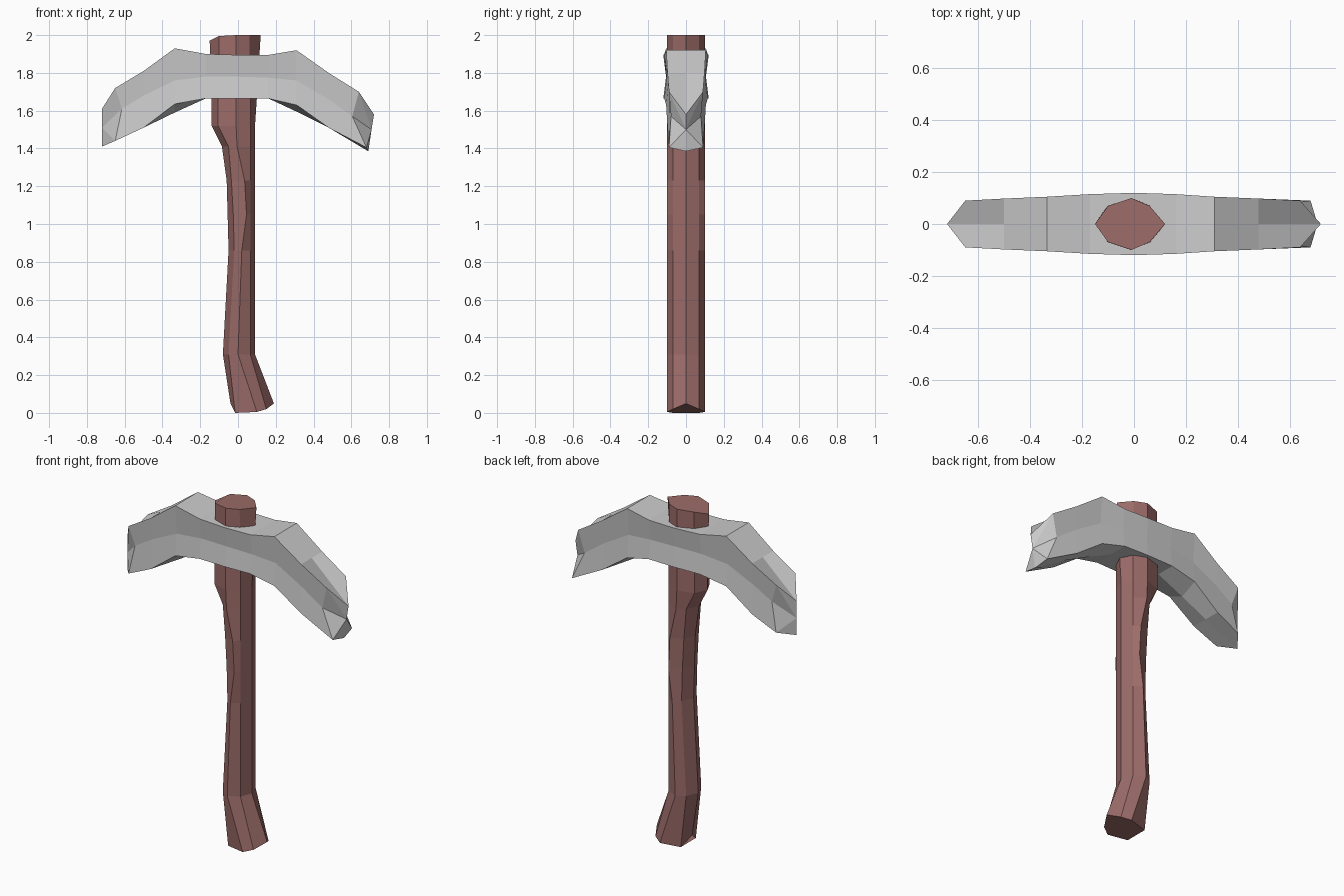
import bpy
import bmesh

if "Cube" in bpy.data.objects:
    bpy.data.objects.remove(bpy.data.objects["Cube"])


def loft(name, rings, tips=None):
    """Skin a list of equal-length closed rings; cap flat or fan to tip points."""
    bm = bmesh.new()
    rows = [[bm.verts.new(p) for p in ring] for ring in rings]
    n = len(rows[0])
    for a, b in zip(rows, rows[1:]):
        for i in range(n):
            j = (i + 1) % n
            bm.faces.new((a[i], a[j], b[j], b[i]))
    for k, row in enumerate((rows[0], rows[-1])):
        if tips:
            tip = bm.verts.new(tips[k])
            for i in range(n):
                bm.faces.new((row[i], row[(i + 1) % n], tip))
        else:
            bm.faces.new(row)
    bmesh.ops.recalc_face_normals(bm, faces=bm.faces[:])
    mesh = bpy.data.meshes.new(name)
    bm.to_mesh(mesh)
    bm.free()
    obj = bpy.data.objects.new(name, mesh)
    bpy.context.collection.objects.link(obj)
    return obj


# Wooden handle: octagonal sections, five x positions from left to right
HALF_Y = (0, 0.07, 0.1, 0.07, 0)


def handle_ring(xs, zs):
    half = list(zip(xs, HALF_Y, zs))
    return [(x, -y, z) for x, y, z in half] + [(x, y, z) for x, y, z in half[3:0:-1]]


sections = [
    ((-0.08, -0.05, 0.0, 0.065, 0.09), 0.31),
    ((-0.05, -0.02, 0.02, 0.065, 0.09), 0.86),
    ((-0.055, -0.025, 0.045, 0.065, 0.09), 1.05),
    ((-0.06, -0.035, 0.035, 0.065, 0.09), 1.23),
    ((-0.085, -0.05, -0.005, 0.065, 0.09), 1.41),
    ((-0.14, -0.105, -0.01, 0.065, 0.09), 1.52),
    ((-0.14, -0.105, -0.01, 0.065, 0.10), 1.67),
]
rings = [handle_ring((-0.04, -0.015, 0.10, 0.15, 0.19), (0.05, 0.0, 0.005, 0.02, 0.05))]
rings += [handle_ring(xs, [z] * 5) for xs, z in sections]
rings.append(handle_ring((-0.15, -0.10, -0.01, 0.06, 0.12), (1.97, 1.995, 2.0, 2.0, 2.0)))
handle = loft("handle", rings)
wood = bpy.data.materials.new("wood")
wood.diffuse_color = (0.33, 0.15, 0.14, 1)
wood.use_nodes = True
wood.node_tree.nodes["Principled BSDF"].inputs["Base Color"].default_value = wood.diffuse_color
handle.data.materials.append(wood)


# Pick head: eight-point sections with hollowed sides and a ridge below
def head_ring(w, top, mid, bottom, top_c, bottom_c):
    def at(p, y):
        return (p[0], y, p[1])
    return [at(top_c, 0), at(top, -w), at(mid, -0.88 * w), at(bottom, -w),
            at(bottom_c, 0), at(bottom, w), at(mid, 0.88 * w), at(top, w)]


# x, half width, top z, middle z, bottom z, bottom ridge z
stations = [
    (-0.50, 0.098, 1.81, 1.68, 1.51, 1.51),
    (-0.335, 0.105, 1.93, 1.76, 1.635, 1.59),
    (-0.17, 0.115, 1.90, 1.78, 1.665, 1.665),
    (0.0, 0.12, 1.895, 1.78, 1.665, 1.665),
    (0.16, 0.115, 1.895, 1.775, 1.665, 1.665),
    (0.31, 0.105, 1.92, 1.76, 1.63, 1.595),
    (0.48, 0.098, 1.80, 1.66, 1.51, 1.51),
]
head = [head_ring(0.09, (-0.65, 1.72), (-0.615, 1.61), (-0.65, 1.44),
                  (-0.72, 1.61), (-0.72, 1.41))]
head += [head_ring(w, (x, t), (x, m), (x, b), (x, t), (x, bc))
         for x, w, t, m, b, bc in stations]
head.append(head_ring(0.09, (0.64, 1.70), (0.605, 1.57), (0.68, 1.405),
                      (0.72, 1.58), (0.69, 1.385)))
loft("pick_head", head, tips=((-0.72, 0, 1.51), (0.707, 0, 1.50)))
